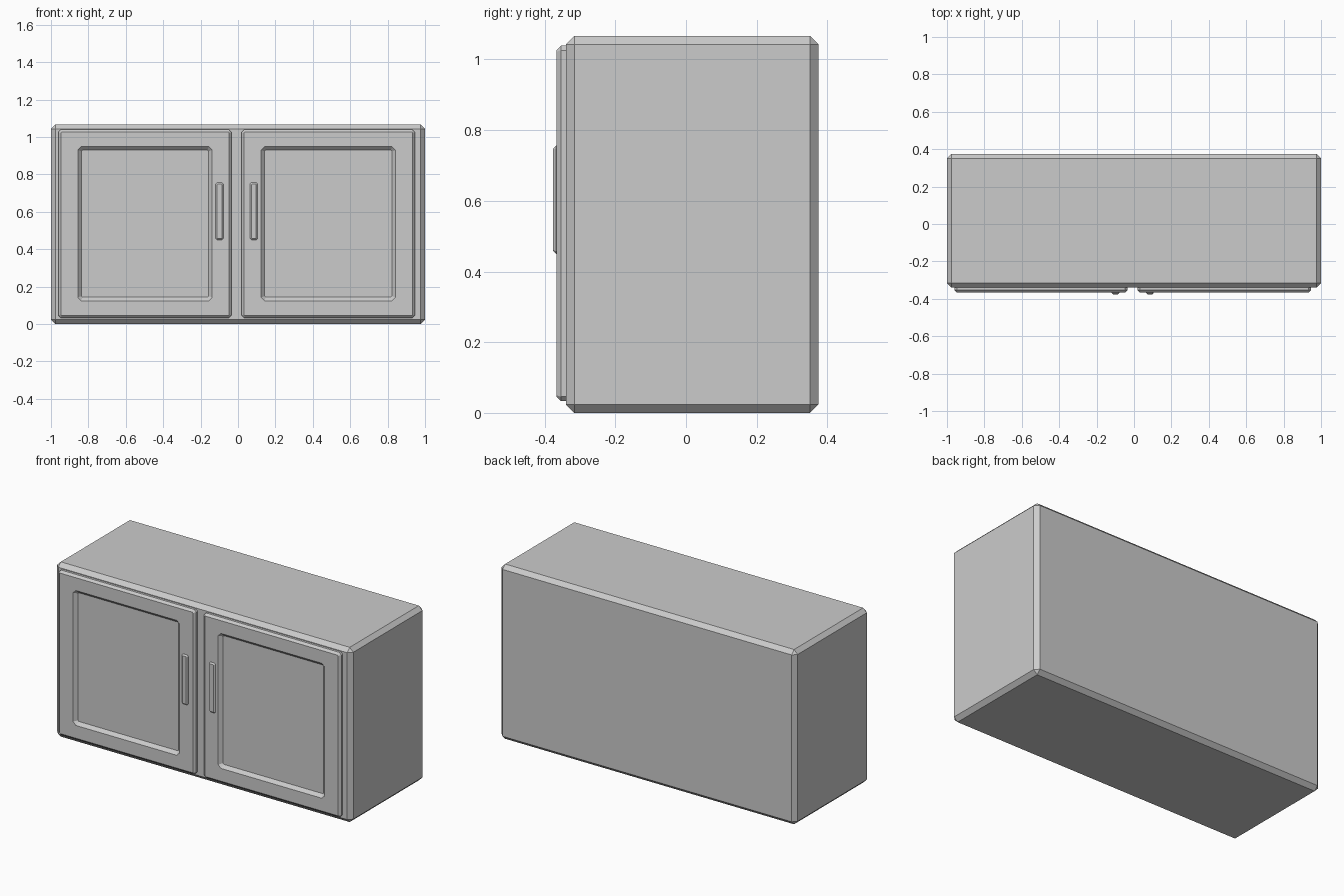
import bpy
import bmesh

if "Cube" in bpy.data.objects:
    bpy.data.objects.remove(bpy.data.objects["Cube"], do_unlink=True)

grey = bpy.data.materials.new("light_grey")
grey.use_nodes = True
GREY = (0.6, 0.6, 0.6, 1)
grey.diffuse_color = GREY
grey.node_tree.nodes["Principled BSDF"].inputs["Base Color"].default_value = GREY


def finish(name, bm):
    bmesh.ops.recalc_face_normals(bm, faces=bm.faces)
    mesh = bpy.data.meshes.new(name)
    bm.to_mesh(mesh)
    bm.free()
    mesh.materials.append(grey)
    obj = bpy.data.objects.new(name, mesh)
    bpy.context.collection.objects.link(obj)
    return obj


def panel(name, cx, cz, rings):
    """Loft rectangles with cut corners: (half width, half height, corner, y)."""
    bm = bmesh.new()
    loops = []
    for w, h, c, y in rings:
        outline = [(w, h - c), (w - c, h), (c - w, h), (-w, h - c),
                   (-w, c - h), (c - w, -h), (w - c, -h), (w, c - h)]
        loops.append([bm.verts.new((cx + x, y, cz + z)) for x, z in outline])
    for a, b in zip(loops, loops[1:]):
        for i in range(len(a)):
            j = (i + 1) % len(a)
            bm.faces.new((a[i], a[j], b[j], b[i]))
    bm.faces.new(loops[0])
    bm.faces.new(loops[-1])
    return finish(name, bm)


# Cabinet body with chamfered edges
WIDTH, FRONT, BACK, HEIGHT = 2.0, -0.34, 0.375, 1.067
bm = bmesh.new()
bmesh.ops.create_cube(bm, size=1)
for v in bm.verts:
    v.co.x *= WIDTH
    v.co.y = BACK if v.co.y > 0 else FRONT
    v.co.z = HEIGHT if v.co.z > 0 else 0
bmesh.ops.bevel(bm, geom=bm.edges[:], offset=0.024, segments=1,
                profile=0.5, affect='EDGES')
finish("cabinet_body", bm)

# Doors with a sunken centre panel, and their handles
MIDDLE, DOOR_FRONT = -0.0075, -0.367
for side, s in (("left", 1), ("right", -1)):
    panel(side + "_door", MIDDLE + s * 0.49, 0.536, [
        (0.463, 0.503, 0.013, FRONT + 0.002),
        (0.463, 0.503, 0.013, DOOR_FRONT + 0.013),
        (0.450, 0.490, 0.004, DOOR_FRONT),
        (0.359, 0.412, 0.018, DOOR_FRONT),
        (0.340, 0.393, 0.006, DOOR_FRONT + 0.019),
    ])
    panel(side + "_handle", MIDDLE + s * 0.092, 0.603, [
        (0.021, 0.153, 0.008, DOOR_FRONT + 0.002),
        (0.021, 0.153, 0.008, DOOR_FRONT - 0.001),
        (0.013, 0.145, 0.003, DOOR_FRONT - 0.009),
    ])
